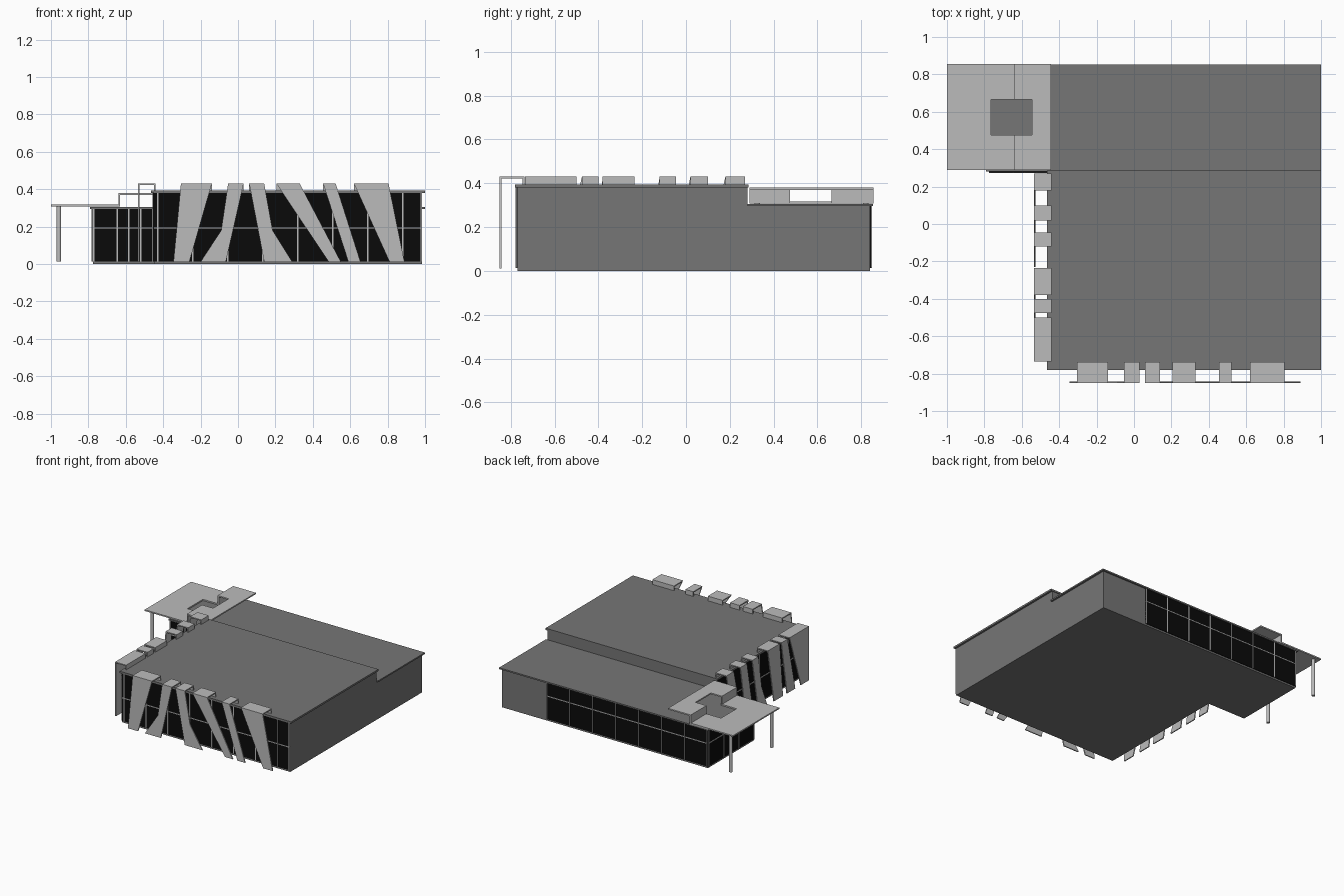
import bpy, bmesh
from mathutils import Vector

if "Cube" in bpy.data.objects:
    bpy.data.objects.remove(bpy.data.objects["Cube"])


def material(name, v):
    m = bpy.data.materials.new(name)
    m.diffuse_color = (v, v, v, 1)
    m.use_nodes = True
    m.node_tree.nodes["Principled BSDF"].inputs["Base Color"].default_value = m.diffuse_color
    return m


WALL = material("mid grey", 0.18)
LIGHT = material("light grey", 0.50)
GLASS = material("black glass", 0.003)


def finish(name, bm, mat):
    bmesh.ops.recalc_face_normals(bm, faces=bm.faces)
    me = bpy.data.meshes.new(name)
    bm.to_mesh(me)
    bm.free()
    me.materials.append(mat)
    ob = bpy.data.objects.new(name, me)
    bpy.context.collection.objects.link(ob)
    return ob


def add_prism(bm, points, offset):
    """Closed solid: a polygon of 3D points swept along an offset."""
    face = bm.faces.new([bm.verts.new(p) for p in points])
    ext = bmesh.ops.extrude_face_region(bm, geom=[face], use_keep_orig=True)
    verts = [g for g in ext["geom"] if isinstance(g, bmesh.types.BMVert)]
    bmesh.ops.translate(bm, verts=verts, vec=Vector(offset))


def add_box(bm, x0, x1, y0, y1, z0, z1):
    add_prism(bm, [(x0, y0, z0), (x1, y0, z0), (x1, y1, z0), (x0, y1, z0)],
              (0, 0, z1 - z0))


def box(name, mat, *dims):
    bm = bmesh.new()
    add_box(bm, *dims)
    return finish(name, bm, mat)


# Building blocks and their slightly overhanging roofs
box("main_hall", WALL, -0.45, 0.985, -0.77, 0.28, 0, 0.382)
box("main_roof", WALL, -0.465, 1.0, -0.78, 0.285, 0.38, 0.394)
box("rear_wing", WALL, -0.775, 0.985, 0.28, 0.84, 0, 0.297)
box("rear_roof", WALL, -0.79, 1.0, 0.28, 0.853, 0.295, 0.306)


def glazing(name, axis, side, plane, a, b, top, bars):
    """Glass plate with mullions; runs along 'axis', faces 'side' (+1/-1)."""
    def put(bm, u0, u1, depth, z0, z1):
        lo, hi = sorted((plane, plane + side * depth))
        if axis == "x":
            add_box(bm, u0, u1, lo, hi, z0, z1)
        else:
            add_box(bm, lo, hi, u0, u1, z0, z1)
    bm = bmesh.new()
    put(bm, a, b, 0.004, 0.013, top)
    finish(name + "_glass", bm, GLASS)
    bm = bmesh.new()
    for u in bars:
        u = min(max(u, a + 0.004), b - 0.004)
        put(bm, u - 0.004, u + 0.004, 0.008, 0.013, top)
    put(bm, a, b, 0.007, 0.189, 0.196)
    finish(name + "_mullions", bm, LIGHT)


def steps(a, b, n):
    return [a + (b - a) * i / n for i in range(n + 1)]


glazing("front", "x", -1, -0.77, -0.45, 0.985, 0.38,
        steps(-0.43, 0.88, 7) + [0.98])
glazing("left", "y", -1, -0.45, -0.77, 0.28, 0.38, steps(-0.77, 0.28, 6))
glazing("wing_front", "x", -1, 0.28, -0.775, -0.45, 0.295,
        [-0.775, -0.645, -0.583, -0.52, -0.456])
glazing("wing_left", "y", -1, -0.775, 0.28, 0.84, 0.295, steps(0.28, 0.84, 3))
glazing("back", "x", 1, 0.84, -0.775, 0.60, 0.295, steps(-0.775, 0.60, 7))

# Stepped canopy with a square opening
bm = bmesh.new()
profile = [(-1, 0.307), (-0.63, 0.307), (-0.63, 0.37), (-0.445, 0.37),
           (-0.445, 0.38), (-0.64, 0.38), (-0.64, 0.317), (-1, 0.317)]
add_prism(bm, [(x, 0.29, z) for x, z in profile], (0, 0.565, 0))
canopy = finish("entrance_canopy", bm, LIGHT)
cutter = box("canopy_cutter", LIGHT, -0.765, -0.545, 0.475, 0.665, 0.3065, 0.5)
cutter.location.z = -0.05
cutter.hide_render = True
cutter.hide_viewport = True
cut = canopy.modifiers.new("opening", "BOOLEAN")
cut.operation = "DIFFERENCE"
cut.solver = "EXACT"
cut.object = cutter

# Canopy columns
for label, y in (("front", 0.325), ("back", 0.82)):
    bm = bmesh.new()
    bmesh.ops.create_cone(bm, cap_ends=True, segments=16, radius1=0.0125,
                          radius2=0.0125, depth=0.295)
    bmesh.ops.translate(bm, verts=bm.verts, vec=(-0.958, y, 0.1615))
    col = finish(label + "_column", bm, LIGHT)
    for p in col.data.polygons:
        p.use_smooth = len(p.vertices) == 4


def fins(name, to_world, outer, inner, rows):
    """Slanted facade strips, each folded over the roof edge as a U."""
    for i, (t0, t1, b0, b1, k0, k1) in enumerate(rows):
        z0, zk, z1, t = 0.012, 0.18, 0.43, 0.008
        outline = [(t0, z1), (t1, z1)]
        outline += [(k1, zk)] if k1 is not None else []
        outline += [(b1, z0), (b0, z0)]
        outline += [(k0, zk)] if k0 is not None else []
        bm = bmesh.new()
        shift = to_world(0, outer - t, 0) - to_world(0, outer, 0)
        add_prism(bm, [to_world(u, outer, z) for u, z in outline], shift)
        hook = [(outer - t, z1), (inner, z1), (inner, 0.39),
                (inner + t, 0.39), (inner + t, z1 - t), (outer - t, z1 - t)]
        add_prism(bm, [to_world(t0, v, z) for v, z in hook],
                  to_world(t1, 0, 0) - to_world(t0, 0, 0))
        finish(f"{name}_fin_{i + 1}", bm, LIGHT)


# Rows: top left/right, bottom left/right, optional kink left/right
fins("front", lambda u, v, z: Vector((u, -v, z)), 0.85, 0.738, [
    (-0.305, -0.14, -0.345, -0.26, None, None),
    (-0.053, 0.03, -0.20, -0.065, -0.09, None),
    (0.06, 0.14, 0.14, 0.29, None, 0.185),
    (0.205, 0.33, 0.485, 0.55, None, None),
    (0.455, 0.522, 0.59, 0.655, None, None),
    (0.62, 0.805, 0.81, 0.89, None, None)])
fins("left", lambda u, v, z: Vector((-v, -u, z)), 0.535, 0.44, [
    (-0.27, -0.18, -0.17, -0.08, None, None),
    (-0.10, -0.02, -0.03, 0.06, None, None),
    (0.045, 0.12, 0.12, 0.23, None, 0.16),
    (0.235, 0.38, 0.31, 0.42, None, None),
    (0.40, 0.475, 0.47, 0.57, None, None),
    (0.50, 0.735, 0.64, 0.735, None, None)])
